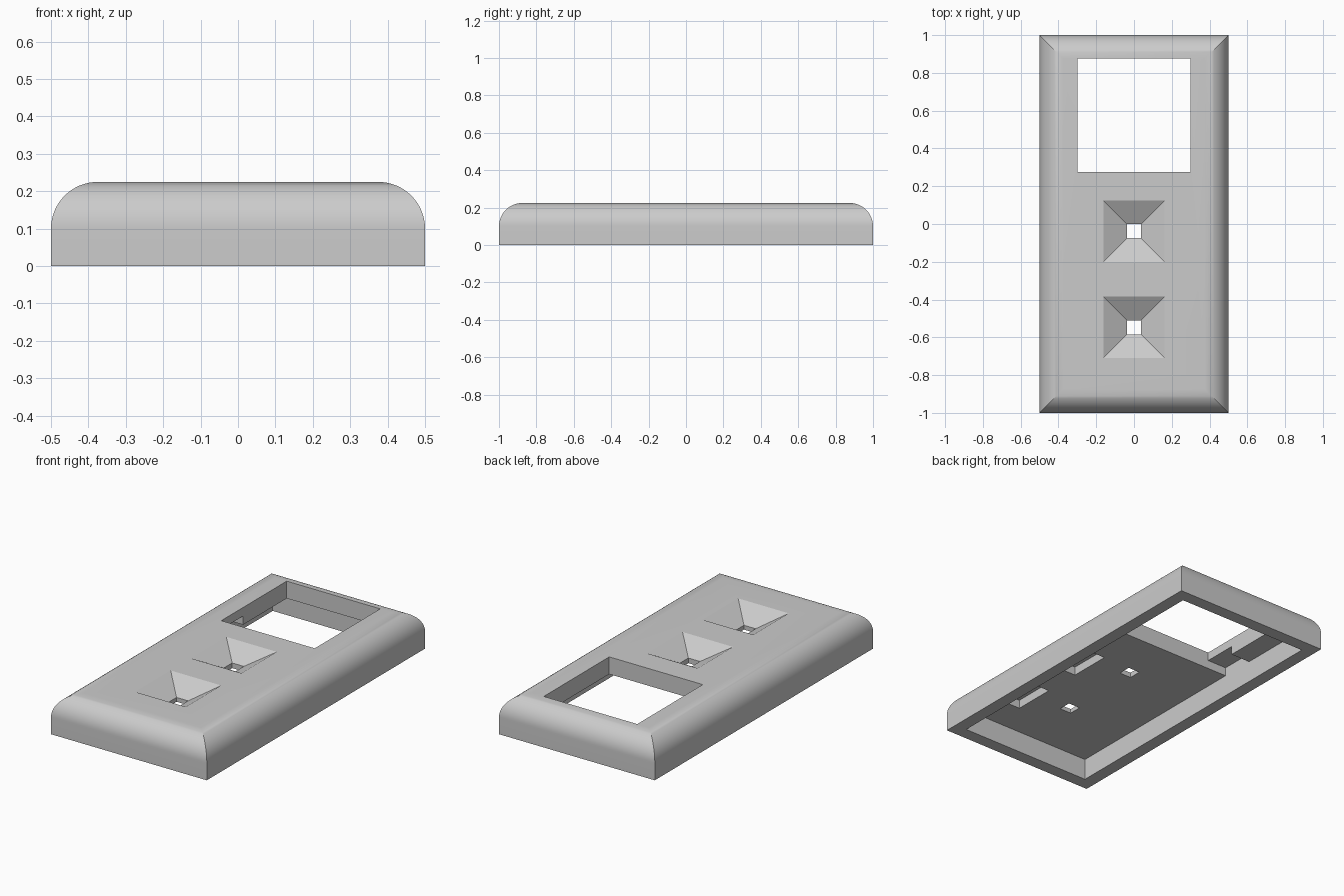
import bpy, bmesh, math

cube = bpy.data.objects.get("Cube")
if cube:
    bpy.data.objects.remove(cube, do_unlink=True)

grey = bpy.data.materials.new("light_grey_plastic")
grey.use_nodes = True
colour = (0.6, 0.6, 0.6, 1)
grey.diffuse_color = colour
grey.node_tree.nodes["Principled BSDF"].inputs["Base Color"].default_value = colour


def stacked(name, rings):
    """Solid from stacked rectangles, each (x0, x1, y0, y1, z)."""
    bm = bmesh.new()
    loops = [[bm.verts.new(p) for p in
              ((x0, y0, z), (x1, y0, z), (x1, y1, z), (x0, y1, z))]
             for x0, x1, y0, y1, z in rings]
    for low, high in zip(loops, loops[1:]):
        for i in range(4):
            j = (i + 1) % 4
            bm.faces.new((low[i], low[j], high[j], high[i]))
    bm.faces.new(loops[0][::-1])
    bm.faces.new(loops[-1])
    mesh = bpy.data.meshes.new(name)
    bm.to_mesh(mesh)
    bm.free()
    mesh.materials.append(grey)
    obj = bpy.data.objects.new(name, mesh)
    bpy.context.collection.objects.link(obj)
    return obj


def box(name, x0, x1, y0, y1, z0, z1):
    return stacked(name, [(x0, x1, y0, y1, z0), (x0, x1, y0, y1, z1)])


def square(y, half, z):
    return (-half, half, y - half, y + half, z)


# Outer shell: straight sides, rounded top edge with mitred corners
TOP, RADIUS, STEPS = 0.225, 0.125, 16
CEILING, POCKET = 0.125, 0.175
rings = [(-0.5, 0.5, -1, 1, 0)]
for s in range(STEPS + 1):
    a = math.pi / 2 * s / STEPS
    inset = RADIUS * (1 - math.cos(a))
    rings.append((inset - 0.5, 0.5 - inset, inset - 1, 1 - inset,
                  TOP - RADIUS + RADIUS * math.sin(a)))
shell = stacked("cover_shell", rings)

# Underside cavity, screen window and side notch
cutters = [
    box("cavity", -0.425, 0.425, -0.925, 0.925, -0.1, CEILING),
    box("screen_window", -0.3, 0.3, 0.275, 0.875, 0.05, 0.3),
    box("window_notch", -0.425, -0.25, 0.275, 0.475, 0.05, POCKET),
]

# Shallow pockets in the ceiling beside each button
for y in (-0.25, -0.725):
    cutters.append(box("ceiling_pocket", 0.2125, 0.425, y, y + 0.25, 0.05, POCKET))

# Funnel-shaped button recesses with a small through hole
for y, floor in ((-0.0375, 0.155), (-0.5475, 0.15)):
    slope = (0.1625 - 0.0375) / (TOP - floor)
    over = 0.05
    cutters.append(stacked("button_recess", [
        square(y, 0.0375, 0.05), square(y, 0.0375, floor),
        square(y, 0.1625 + slope * over, TOP + over)]))

# Apply the cuts
bpy.context.view_layer.objects.active = shell
shell.select_set(True)
for cutter in cutters:
    cutter.hide_render = True
    mod = shell.modifiers.new(cutter.name, "BOOLEAN")
    mod.operation = "DIFFERENCE"
    mod.solver = "EXACT"
    mod.object = cutter
    bpy.ops.object.modifier_apply(modifier=mod.name)
for cutter in cutters:
    bpy.data.objects.remove(cutter, do_unlink=True)

bpy.ops.object.shade_smooth_by_angle(angle=math.radians(20))
